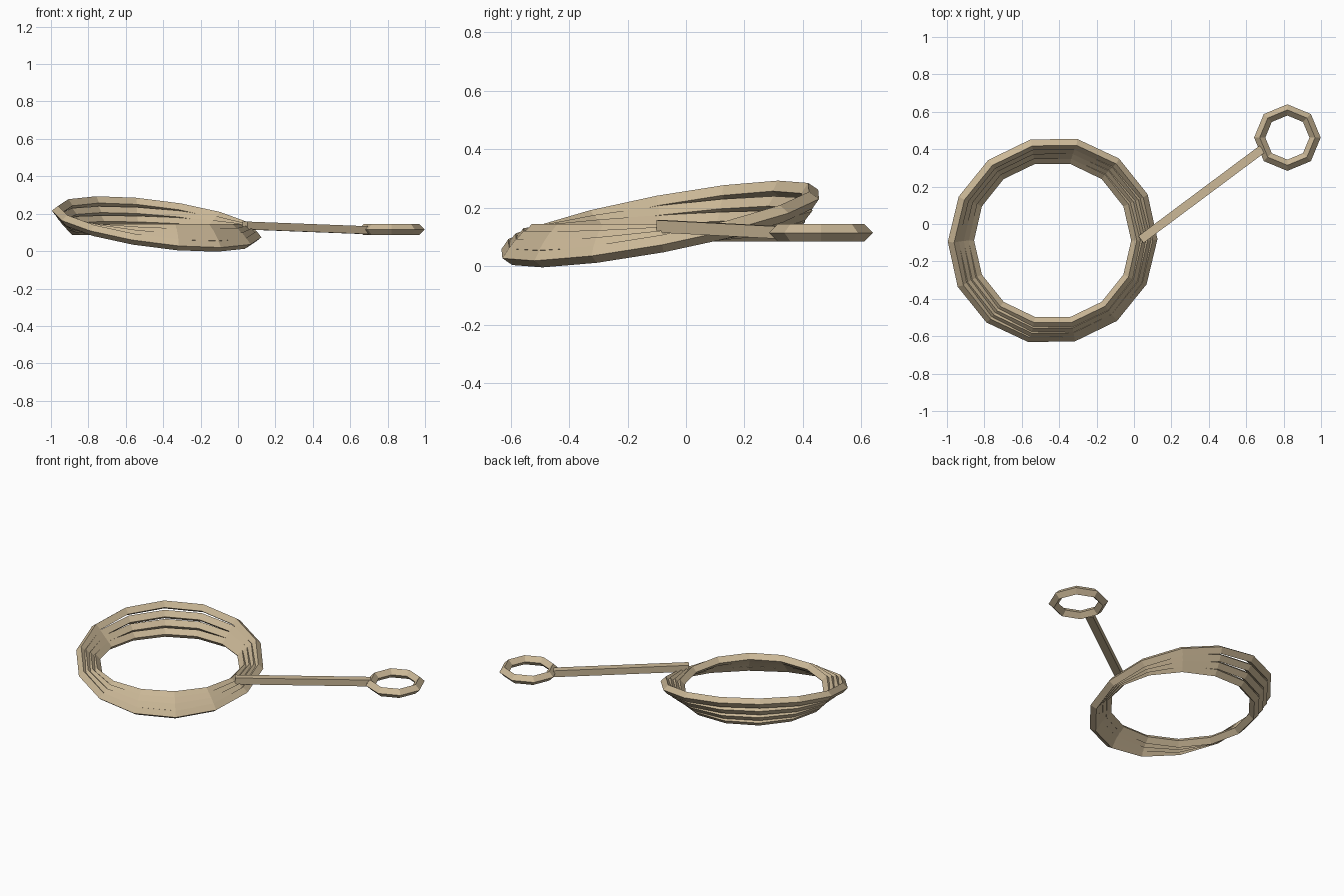
import bpy, bmesh, math
from mathutils import Matrix, Vector

cube = bpy.data.objects.get("Cube")
if cube:
    bpy.data.objects.remove(cube, do_unlink=True)

# Single tan material
tan = bpy.data.materials.new("tan_rope")
tan.use_nodes = True
colour = (0.60, 0.48, 0.31, 1)
tan.diffuse_color = colour
tan.node_tree.nodes["Principled BSDF"].inputs["Base Color"].default_value = colour


def finish(name, bm, matrix):
    bmesh.ops.recalc_face_normals(bm, faces=bm.faces)
    mesh = bpy.data.meshes.new(name)
    bm.to_mesh(mesh)
    bm.free()
    mesh.materials.append(tan)
    ob = bpy.data.objects.new(name, mesh)
    ob.matrix_world = matrix
    bpy.context.collection.objects.link(ob)
    return ob


def ring(name, sides, radius, thick, matrix):
    """Low-poly ring with a diamond cross-section."""
    bm = bmesh.new()
    loops = []
    for i in range(sides):
        spin = Matrix.Rotation(math.tau * i / sides, 3, 'Z')
        loops.append([bm.verts.new(spin @ Vector((radius + dx * thick, 0, dz * thick)))
                      for dx, dz in ((1, 0), (0, 1), (-1, 0), (0, -1))])
    for i in range(sides):
        a, b = loops[i], loops[(i + 1) % sides]
        for j in range(4):
            k = (j + 1) % 4
            bm.faces.new((a[j], b[j], b[k], a[k]))
    return finish(name, bm, matrix)


# Fanned coils: each larger coil tilts further
COILS = 4
tilt_axis = Vector((0.19, 0.13, 0))
for n in range(COILS):
    t = n / (COILS - 1)
    place = (Matrix.Translation((-0.435, -0.088, 0.115 + 0.03 * t))
             @ Matrix.Rotation(0.225 * t, 4, tilt_axis))
    ring(f"coil_{n + 1}", 14, 0.45 + 0.085 * t, 0.03, place)

# Small end loop
ring("end_loop", 8, 0.148, 0.03, Matrix.Translation((0.82, 0.462, 0.115)))

# Straight strand joining the coils to the loop
start, end = Vector((0.037, -0.083, 0.137)), Vector((0.685, 0.40, 0.112))
span = end - start
bm = bmesh.new()
bmesh.ops.create_cube(bm, size=1)
bmesh.ops.scale(bm, vec=(span.length, 0.046, 0.042), verts=bm.verts)
finish("strand", bm, Matrix.Translation((start + end) / 2)
       @ span.to_track_quat('X', 'Z').to_matrix().to_4x4())
